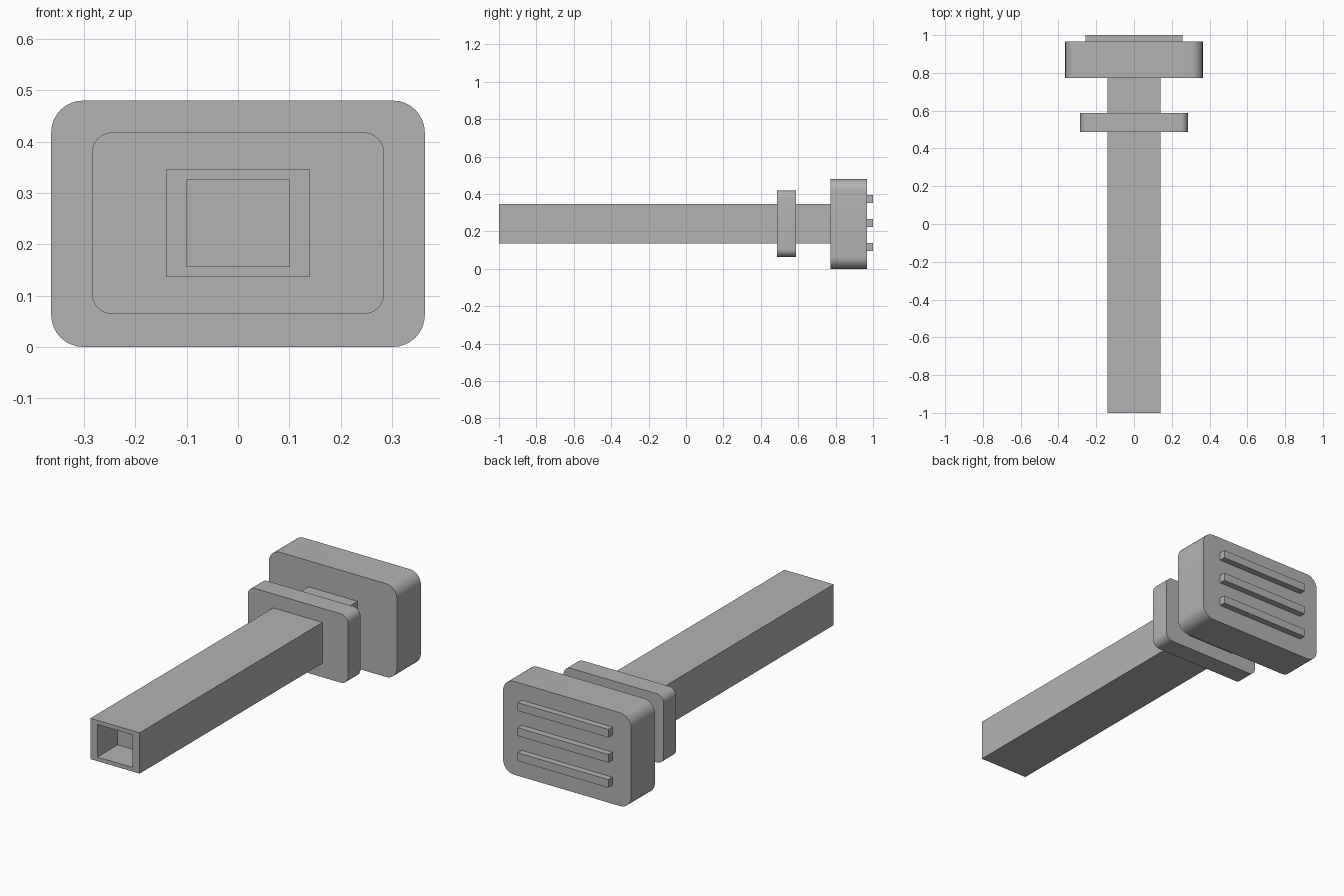
import bpy, bmesh, math

if "Cube" in bpy.data.objects:
    bpy.data.objects.remove(bpy.data.objects["Cube"])

grey = bpy.data.materials.new("plain_grey")
grey.diffuse_color = (0.45, 0.45, 0.45, 1)
grey.use_nodes = True
grey.node_tree.nodes["Principled BSDF"].inputs["Base Color"].default_value = grey.diffuse_color


def rounded_block(name, half_w, z0, z1, y0, y1, radius=0.0, steps=8):
    """Rounded rectangle in XZ, extruded along Y."""
    bm = bmesh.new()
    if radius:
        pts = []
        corners = [(half_w - radius, z1 - radius), (-half_w + radius, z1 - radius),
                   (-half_w + radius, z0 + radius), (half_w - radius, z0 + radius)]
        for q, (cx, cz) in enumerate(corners):
            for i in range(steps + 1):
                a = (q + i / steps) * math.pi / 2
                pts.append((cx + radius * math.cos(a), cz + radius * math.sin(a)))
    else:
        pts = [(half_w, z1), (-half_w, z1), (-half_w, z0), (half_w, z0)]
    face = bm.faces.new([bm.verts.new((x, y0, z)) for x, z in pts])
    ext = bmesh.ops.extrude_face_region(bm, geom=[face])
    moved = [v for v in ext["geom"] if isinstance(v, bmesh.types.BMVert)]
    bmesh.ops.translate(bm, verts=moved, vec=(0, y1 - y0, 0))
    bmesh.ops.recalc_face_normals(bm, faces=bm.faces)
    mesh = bpy.data.meshes.new(name)
    bm.to_mesh(mesh)
    bm.free()
    mesh.materials.append(grey)
    ob = bpy.data.objects.new(name, mesh)
    bpy.context.collection.objects.link(ob)
    if radius:
        bpy.ops.object.select_all(action="DESELECT")
        ob.select_set(True)
        bpy.context.view_layer.objects.active = ob
        bpy.ops.object.shade_smooth_by_angle(angle=math.radians(30))
    return ob


# Square shaft with a shallow socket in its front end
shaft = rounded_block("shaft", 0.14, 0.136, 0.346, -1.0, 0.775)
bm = bmesh.new()
bm.from_mesh(shaft.data)
front = min(bm.faces, key=lambda f: f.calc_center_median().y)
bmesh.ops.inset_individual(bm, faces=[front], thickness=0.03)
for v in front.verts:
    v.co.x = math.copysign(0.10, v.co.x)
    v.co.z = 0.325 if v.co.z > 0.24 else 0.157
ext = bmesh.ops.extrude_discrete_faces(bm, faces=[front])
bmesh.ops.translate(bm, verts=ext["faces"][0].verts, vec=(0, 0.165, 0))
bmesh.ops.recalc_face_normals(bm, faces=bm.faces)
bm.to_mesh(shaft.data)
bm.free()

# Collar and head
rounded_block("collar", 0.285, 0.064, 0.418, 0.487, 0.588, 0.04)
rounded_block("head", 0.364, 0.0, 0.48, 0.772, 0.967, 0.062)

# Grip ridges on the back of the head
for i in range(3):
    z = 0.116 + 0.129 * i
    rounded_block(f"grip_ridge_{i + 1}", 0.258, z - 0.021, z + 0.021, 0.96, 1.0)
